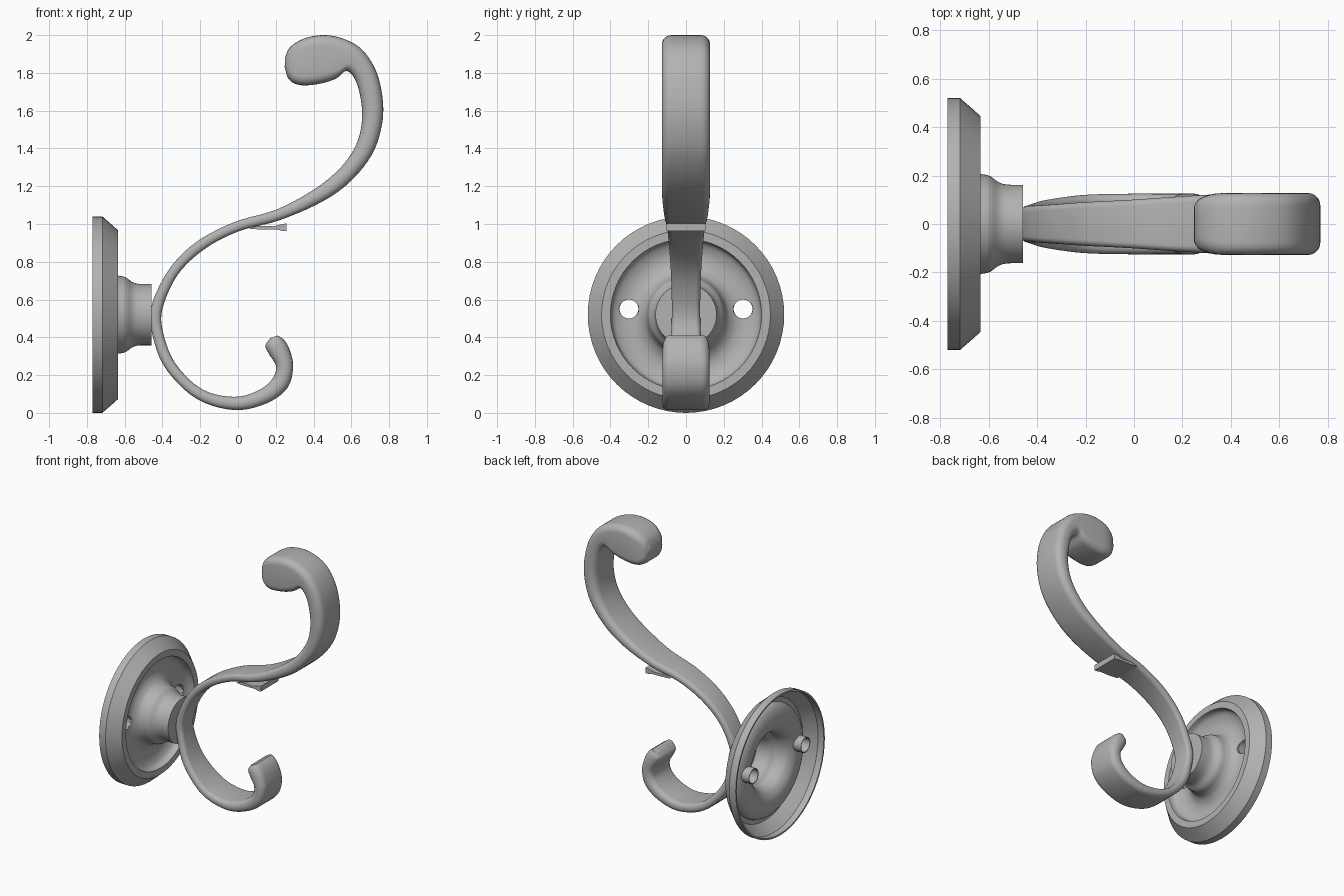
import bpy, bmesh, math
from mathutils import Vector

cube = bpy.data.objects.get("Cube")
if cube:
    bpy.data.objects.remove(cube, do_unlink=True)

GREY = (0.45, 0.45, 0.45, 1)
metal = bpy.data.materials.new("satin grey metal")
metal.use_nodes = True
metal.diffuse_color = GREY
metal.node_tree.nodes["Principled BSDF"].inputs["Base Color"].default_value = GREY


def make(name, bm):
    bmesh.ops.recalc_face_normals(bm, faces=bm.faces)
    mesh = bpy.data.meshes.new(name)
    bm.to_mesh(mesh)
    bm.free()
    mesh.materials.append(metal)
    ob = bpy.data.objects.new(name, mesh)
    bpy.context.collection.objects.link(ob)
    return ob


def smooth(ob, degrees=35):
    bpy.ops.object.select_all(action="DESELECT")
    ob.select_set(True)
    bpy.context.view_layer.objects.active = ob
    bpy.ops.object.shade_smooth_by_angle(angle=math.radians(degrees))


def loft(bm, rings, wrap=False):
    """Bridge consecutive rings of vertices with quads."""
    pairs = list(zip(rings, rings[1:])) + ([(rings[-1], rings[0])] if wrap else [])
    for a, b in pairs:
        for i in range(len(a)):
            j = (i + 1) % len(a)
            bm.faces.new((a[i], a[j], b[j], b[i]))


def revolve(name, profile, y, z, steps, wrap=False, cap=False):
    """Turn (x, radius) points round an axis parallel to x."""
    bm = bmesh.new()
    turns = [2 * math.pi * i / steps for i in range(steps)]
    rings = [[bm.verts.new((x, y + r * math.cos(t), z + r * math.sin(t))) for t in turns]
             for x, r in profile]
    loft(bm, rings, wrap)
    if cap:
        bm.faces.new(rings[-1])
    return make(name, bm)


def spline(points, steps):
    """Catmull-Rom curve through points of any dimension."""
    pts = [Vector(p) for p in points]
    pts = [2 * pts[0] - pts[1]] + pts + [2 * pts[-1] - pts[-2]]
    out = []
    for a, b, c, d in zip(pts, pts[1:], pts[2:], pts[3:]):
        for k in range(steps):
            t = k / steps
            out.append((2 * b + (c - a) * t + (2 * a - 5 * b + 4 * c - d) * t * t
                        + (3 * b - a - 3 * c + d) * t ** 3) / 2)
    return out + [pts[-2]]


# Wall plate: turned shell with a dished face and a hollow neck
AXIS_Z, HOLE_Z, HOLE_Y = 0.52, 0.55, 0.302
dish = [tuple(p) for p in spline([(-0.635, 0.4), (-0.675, 0.385), (-0.7, 0.33),
                                  (-0.698, 0.27), (-0.67, 0.225), (-0.635, 0.207)], 4)]
neck = [tuple(p) for p in spline([(-0.635, 0.207), (-0.595, 0.198), (-0.56, 0.173),
                                  (-0.525, 0.163), (-0.458, 0.162)], 4)][1:]
plate = revolve("wall_plate", [(-0.77, 0.52), (-0.718, 0.52), (-0.635, 0.447)] + dish + neck,
                0, AXIS_Z, 64, cap=True)
shell = plate.modifiers.new("shell", "SOLIDIFY")
shell.thickness = 0.012
shell.offset = -1

# Screw holes with short sleeves behind the dish
cutters = []
for side, y in (("right", -HOLE_Y), ("left", HOLE_Y)):
    cutter = revolve("hole_cutter_" + side, [(-0.8, 0.052), (-0.6, 0.052)], y, HOLE_Z, 24)
    bm = bmesh.new()
    bm.from_mesh(cutter.data)
    bmesh.ops.holes_fill(bm, edges=bm.edges)
    bmesh.ops.recalc_face_normals(bm, faces=bm.faces)
    bm.to_mesh(cutter.data)
    bm.free()
    cutter.hide_render = True
    cutters.append(cutter)
    cut = plate.modifiers.new("screw_hole", "BOOLEAN")
    cut.object = cutter
    cut.solver = "EXACT"
    sleeve = revolve("screw_sleeve_" + side,
                     [(-0.765, 0.05), (-0.765, 0.056), (-0.703, 0.056), (-0.703, 0.05)],
                     y, HOLE_Z, 24, wrap=True)
    smooth(sleeve)

bpy.context.view_layer.update()
graph = bpy.context.evaluated_depsgraph_get()
solid = bpy.data.meshes.new_from_object(plate.evaluated_get(graph))
plate.modifiers.clear()
plate.data = solid
for cutter in cutters:
    bpy.data.objects.remove(cutter, do_unlink=True)
smooth(plate, 30)

# Double hook: each station gives one edge (x, z), the other edge (x, z) and half width
stations = [
    (.25, 1.885, .247, 1.83, .075), (.275, 1.935, .27, 1.765, .105),
    (.345, 1.98, .33, 1.735, .125), (.45, 2, .43, 1.742, .128),
    (.56, 1.98, .52, 1.77, .128), (.66, 1.92, .575, 1.81, .128),
    (.735, 1.8, .625, 1.755, .128), (.768, 1.64, .655, 1.625, .128),
    (.757, 1.5, .65, 1.5, .128), (.705, 1.36, .61, 1.39, .128),
    (.59, 1.22, .525, 1.28, .128), (.44, 1.115, .39, 1.175, .126),
    (.22, 1.02, .2, 1.075, .115), (0, .96, -.02, 1.01, .1),
    (-.18, .865, -.22, .905, .09), (-.32, .73, -.365, .76, .08),
    (-.4, .55, -.46, .56, .075), (-.395, .42, -.45, .4, .08),
    (-.33, .26, -.38, .23, .1), (-.19, .125, -.22, .075, .12),
    (-.02, .085, -.02, .015, .125), (.11, .12, .15, .05, .125),
    (.185, .185, .26, .13, .125), (.2, .25, .292, .24, .125),
    (.165, .31, .275, .33, .125), (.145, .355, .245, .385, .12),
    (.17, .395, .21, .41, .105)]

bm = bmesh.new()
rings = []
for ax, az, bx, bz, width in spline(stations, 5):
    a, b = Vector((ax, 0, az)), Vector((bx, 0, bz))
    mid, half = (a + b) / 2, (a - b).length / 2
    across = (a - b).normalized()
    radius = min(0.05, half * 0.9)
    ring = []
    for corner, (sy, sn) in enumerate(((1, 1), (-1, 1), (-1, -1), (1, -1))):
        for k in range(6):
            t = (corner + k / 5) * math.pi / 2
            y = sy * (width - radius) + radius * math.cos(t)
            n = sn * (half - radius) + radius * math.sin(t)
            ring.append(bm.verts.new(mid + across * n + Vector((0, y, 0))))
    rings.append(ring)
loft(bm, rings)
bm.faces.new(rings[0])
bm.faces.new(rings[-1])
smooth(make("double_hook", bm), 50)

# Small lipped tab under the upper arm
outline = [(.06, .975), (.13, .97), (.21, .97), (.235, .963), (.258, .963),
           (.258, 1.003), (.235, 1.0), (.19, .988), (.1, .99)]
bm = bmesh.new()
loft(bm, [[bm.verts.new((x, y, z)) for x, z in outline] for y in (-.103, .103)])
bm.verts.ensure_lookup_table()
count = len(outline)
bm.faces.new(bm.verts[:count])
bm.faces.new(bm.verts[count:])
smooth(make("lipped_tab", bm), 30)
